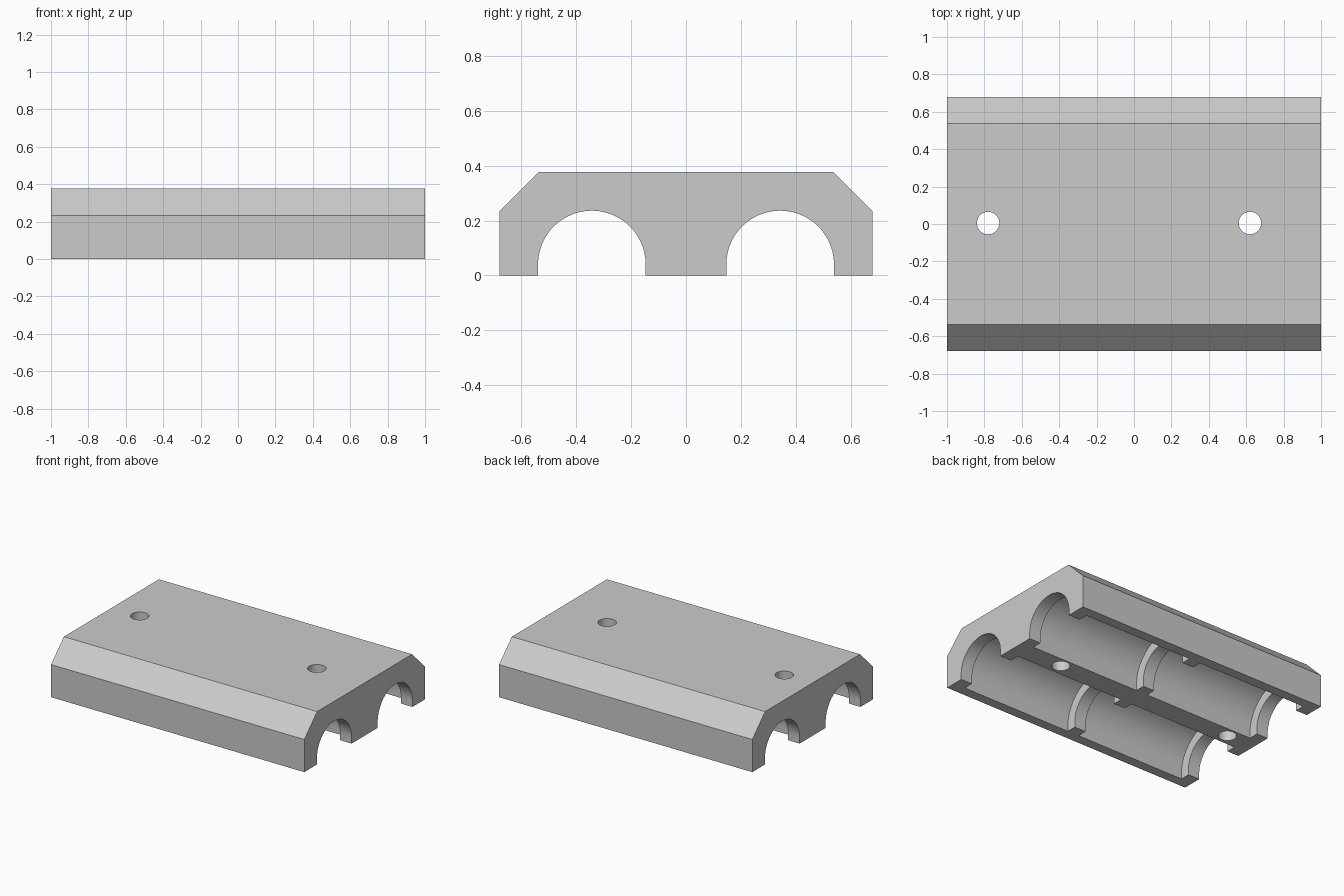
import bpy, bmesh, math

if "Cube" in bpy.data.objects:
    bpy.data.objects.remove(bpy.data.objects["Cube"], do_unlink=True)

HALF_Y, HEIGHT, SHOULDER = 0.68, 0.377, 0.233
BORE_Y, AXIS_Z = 0.343, 0.04      # tunnel centre lines
ROD_R, POCKET_R = 0.196, 0.266    # narrow opening and wide pocket
LIP = 0.09                        # thickness of the three retaining lips

grey = bpy.data.materials.new("light_grey")
grey.use_nodes = True
colour = (0.6, 0.6, 0.6, 1)
grey.diffuse_color = colour
grey.node_tree.nodes["Principled BSDF"].inputs["Base Color"].default_value = colour


def prism(name, outline, x0, x1):
    """Extrude a (y, z) outline along x."""
    bm = bmesh.new()
    face = bm.faces.new([bm.verts.new((x0, y, z)) for y, z in outline])
    side = bmesh.ops.extrude_face_region(bm, geom=[face])["geom"]
    moved = [v for v in side if isinstance(v, bmesh.types.BMVert)]
    bmesh.ops.translate(bm, verts=moved, vec=(x1 - x0, 0, 0))
    bmesh.ops.recalc_face_normals(bm, faces=bm.faces)
    mesh = bpy.data.meshes.new(name)
    bm.to_mesh(mesh)
    bm.free()
    obj = bpy.data.objects.new(name, mesh)
    bpy.context.collection.objects.link(obj)
    return obj


def arch(centre_y, radius, steps=40):
    """Half round with straight legs reaching below the base."""
    pts = [(centre_y + radius * math.cos(math.pi * i / steps),
            AXIS_Z + radius * math.sin(math.pi * i / steps)) for i in range(steps + 1)]
    return pts + [(centre_y - radius, -0.1), (centre_y + radius, -0.1)]


# Chamfered block
half = [(HALF_Y, 0), (HALF_Y, SHOULDER), (HALF_Y - HEIGHT + SHOULDER, HEIGHT)]
body = prism("bearing_housing", half + [(-y, z) for y, z in reversed(half)], -1, 1)
body.data.materials.append(grey)

# Twin tunnels, each with two wide pockets between the lips
cutters = []
for side in (-1, 1):
    cutters.append(prism("rod_tunnel_cutter", arch(side * BORE_Y, ROD_R), -1.1, 1.1))
    for end in (-1, 1):
        near, far = end * LIP / 2, end * (1 - LIP)
        cutters.append(prism("pocket_cutter", arch(side * BORE_Y, POCKET_R),
                             min(near, far), max(near, far)))

# Vertical screw holes through the centre rib
for x in (-0.78, 0.62):
    bpy.ops.mesh.primitive_cylinder_add(vertices=40, radius=0.06, depth=1,
                                        location=(x, 0.005, 0.2))
    cutters.append(bpy.context.object)
    cutters[-1].name = "screw_hole_cutter"

# Cut, then drop the cutters
bpy.context.view_layer.objects.active = body
for cutter in cutters:
    cutter.hide_render = True
    mod = body.modifiers.new("cut", 'BOOLEAN')
    mod.operation, mod.solver, mod.object = 'DIFFERENCE', 'EXACT', cutter
    bpy.ops.object.modifier_apply(modifier=mod.name)
    bpy.data.objects.remove(cutter, do_unlink=True)

bpy.ops.object.select_all(action='DESELECT')
body.select_set(True)
bpy.ops.object.shade_smooth_by_angle(angle=math.radians(30))
